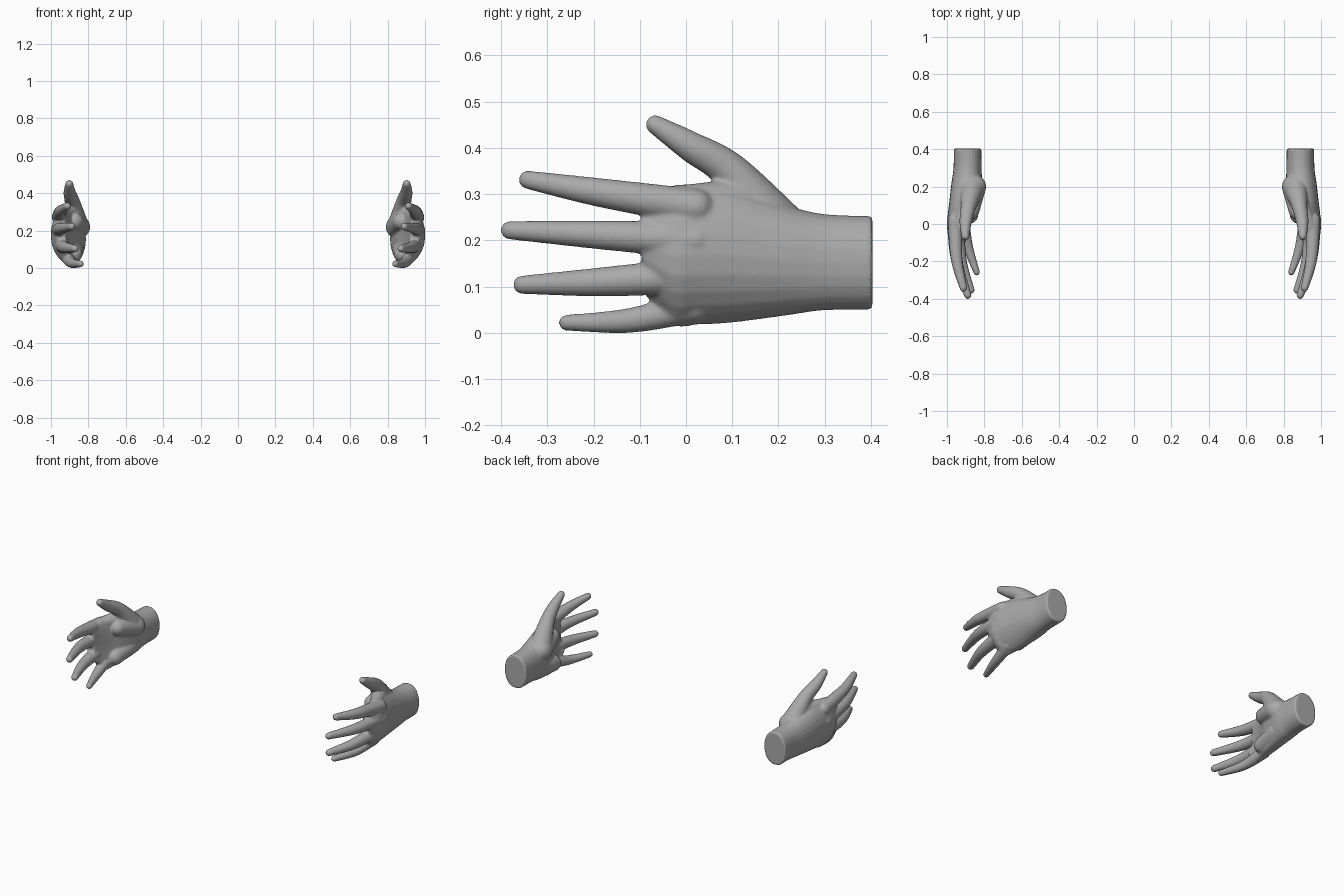
import bpy, bmesh, math
from mathutils import Vector

if "Cube" in bpy.data.objects:
    bpy.data.objects.remove(bpy.data.objects["Cube"])

skin = bpy.data.materials.new("plain grey")
skin.diffuse_color = (0.4, 0.4, 0.4, 1)
skin.use_nodes = True
skin.node_tree.nodes["Principled BSDF"].inputs["Base Color"].default_value = skin.diffuse_color
SIDES = 24


def spline(keys, steps=6):
    """Catmull-Rom interpolation through rows of numbers."""
    rows = []
    for i in range(len(keys) - 1):
        a, b, c, d = (keys[max(0, min(len(keys) - 1, i + k))] for k in (-1, 0, 1, 2))
        for s in range(steps):
            t = s / steps
            rows.append([0.5 * (2 * q + (r - p) * t + (2 * p - 5 * q + 4 * r - u) * t * t
                                + (3 * q - p - 3 * r + u) * t ** 3)
                         for p, q, r, u in zip(a, b, c, d)])
    rows.append(list(keys[-1]))
    return rows


def loft(bm, rings):
    """Closed skin over a list of point rings."""
    loops = [[bm.verts.new(p) for p in ring] for ring in rings]
    faces = [bm.faces.new(loops[0]), bm.faces.new(loops[-1])]
    for a, b in zip(loops, loops[1:]):
        for i in range(SIDES):
            j = (i + 1) % SIDES
            faces.append(bm.faces.new((a[i], a[j], b[j], b[i])))
    bmesh.ops.recalc_face_normals(bm, faces=faces)


def tube(bm, *keys):
    """Tapered tube along (x, y, z, radius) with rounded ends."""
    path = [(Vector(r[:3]), r[3]) for r in spline(keys)]
    d0 = (path[0][0] - path[1][0]).normalized()
    d1 = (path[-1][0] - path[-2][0]).normalized()
    (p0, r0), (p1, r1) = path[0], path[-1]
    for k in range(1, 6):
        s, c = math.sin(k * 0.296), math.cos(k * 0.296)
        path.insert(0, (p0 + d0 * r0 * s, r0 * c))
        path.append((p1 + d1 * r1 * s, r1 * c))
    rings = []
    for i, (p, r) in enumerate(path):
        t = (path[min(i + 1, len(path) - 1)][0] - path[max(i - 1, 0)][0]).normalized()
        u = t.cross(Vector((1, 0, 0))).normalized()
        v = t.cross(u)
        rings.append([p + r * (u * math.cos(a) + v * math.sin(a))
                      for a in (2 * math.pi * k / SIDES for k in range(SIDES))])
    loft(bm, rings)


def finger(bm, root, middle, tip, scale=1):
    """Finger that narrows evenly from knuckle to tip."""
    tube(bm, *((*p, r * scale) for p, r in zip((root, middle, tip), (0.040, 0.031, 0.020))))


def palm(bm):
    """Wrist and palm from sections: y, bottom z, top z, centre x, half thickness."""
    keys = [(.403, .050, .253, .890, .074), (.30, .049, .257, .890, .075),
            (.22, .038, .275, .896, .080), (.10, .022, .312, .920, .070),
            (.03, .018, .319, .940, .058), (-.03, .018, .319, .952, .047),
            (-.095, .09, .290, .950, .026)]
    rings = []
    for y, z0, z1, xc, half in spline(keys):
        cup = min(0.05, max(0, (0.27 - y) / 5))
        ring = []
        for k in range(SIDES):
            a = 2 * math.pi * k / SIDES
            s, c = (math.copysign(abs(f(a)) ** 0.92, f(a)) for f in (math.sin, math.cos))
            bend = cup * s * s * (1 if s < 0 else 0.3)
            ring.append((xc + half * c - bend, y, (z0 + z1) / 2 + (z1 - z0) / 2 * s))
        rings.append(ring)
    loft(bm, rings)


def make_hand(name, side):
    bm = bmesh.new()
    palm(bm)
    # index, middle, ring and little fingers
    finger(bm, (.956, .02, .272), (.948, -.19, .304), (.912, -.342, .331))
    finger(bm, (.962, .02, .200), (.948, -.19, .212), (.889, -.381, .222))
    finger(bm, (.947, .02, .124), (.926, -.19, .110), (.872, -.354, .104))
    finger(bm, (.915, .02, .058), (.888, -.12, .027), (.841, -.258, .022), 0.87)
    # thumb
    tube(bm, (.865, .19, .230, .066), (.885, .095, .349, .042),
         (.900, .01, .403, .033), (.902, -.066, .450, .021))
    # web between thumb and index finger
    tube(bm, (.890, .12, .290, .044), (.945, -.01, .288, .032))
    # thumb pad and heel pad
    tube(bm, (.852, .20, .220, .062), (.875, .07, .250, .048))
    tube(bm, (.874, .18, .098, .051), (.880, .05, .076, .048))
    for v in bm.verts:
        v.co.x *= side
    if side < 0:
        bmesh.ops.reverse_faces(bm, faces=bm.faces[:])
    mesh = bpy.data.meshes.new(name)
    bm.to_mesh(mesh)
    bm.free()
    mesh.materials.append(skin)
    obj = bpy.data.objects.new(name, mesh)
    bpy.context.collection.objects.link(obj)
    # fuse the parts into one soft skin
    fuse = obj.modifiers.new("fuse", 'REMESH')
    fuse.mode = 'VOXEL'
    fuse.voxel_size = 0.005
    fuse.use_smooth_shade = True
    soft = obj.modifiers.new("soften", 'SMOOTH')
    soft.factor = 0.5
    soft.iterations = 8


make_hand("right_side_hand", 1)
make_hand("left_side_hand", -1)
